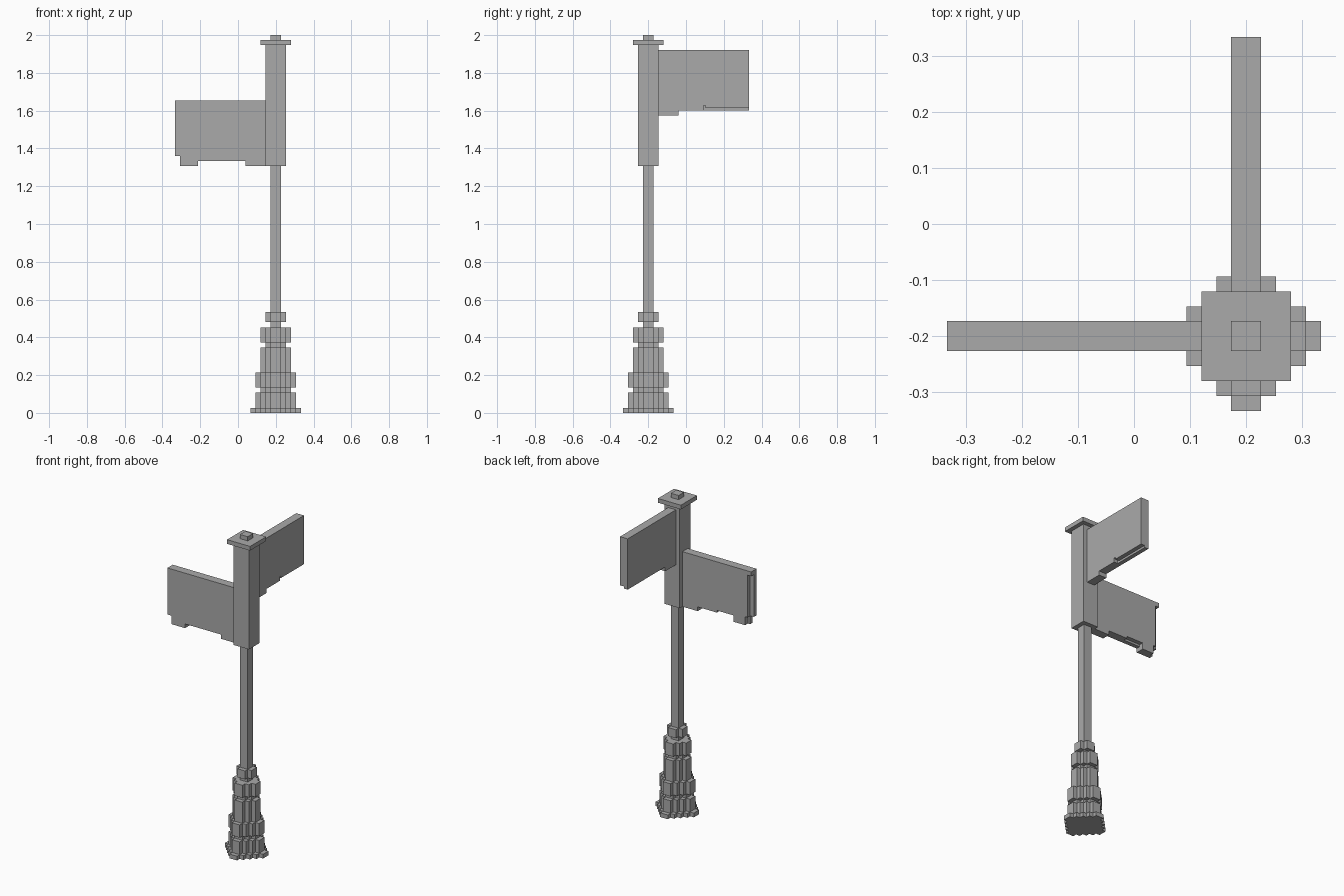
import bpy
import bmesh
from mathutils import Matrix, Vector

cube = bpy.data.objects.get("Cube")
if cube:
    bpy.data.objects.remove(cube, do_unlink=True)

U = 2 / 75                       # one block
AXIS = Vector((0.2, -0.2, 0))    # pole axis

grey = bpy.data.materials.new("plain grey")
grey.use_nodes = True
grey.diffuse_color = (0.4, 0.4, 0.4, 1)
grey.node_tree.nodes["Principled BSDF"].inputs["Base Color"].default_value = grey.diffuse_color


def extrude(name, outline, direction):
    """Extrude a closed outline, given in blocks from the pole axis."""
    bm = bmesh.new()
    face = bm.faces.new([bm.verts.new(Vector(p) * U + AXIS) for p in outline])
    moved = bmesh.ops.extrude_face_region(bm, geom=[face])["geom"]
    bmesh.ops.translate(bm, vec=Vector(direction) * U,
                        verts=[v for v in moved if isinstance(v, bmesh.types.BMVert)])
    if face.is_valid and len(face.link_loops if hasattr(face, "link_loops") else face.loops) and \
            all(not e.is_manifold for e in face.edges):
        bm.faces.remove(face)
    bmesh.ops.recalc_face_normals(bm, faces=bm.faces)
    mesh = bpy.data.meshes.new(name)
    bm.to_mesh(mesh)
    bm.free()
    mesh.materials.append(grey)
    obj = bpy.data.objects.new(name, mesh)
    bpy.context.collection.objects.link(obj)
    return obj


def stepped_tier(name, r, z0, z1):
    """Prism with a stepped diamond outline; r = 1 is a square."""
    quarter = []
    for k in range(1, r + 1):
        quarter.append(Vector((r + 1 - k, k, z0)))
        if k < r:
            quarter.append(Vector((r - k, k, z0)))
    outline = []
    for i in range(4):
        turn = Matrix(((0, -1, 0), (1, 0, 0), (0, 0, 1)))
        m = Matrix.Identity(3)
        for _ in range(i):
            m = turn @ m
        outline += [m @ p for p in quarter]
    return extrude(name, outline, (0, 0, z1 - z0))


def square_block(name, h, z0, z1):
    corners = [(-h, -h), (h, -h), (h, h), (-h, h)]
    return extrude(name, [(x, y, z0) for x, y in corners], (0, 0, z1 - z0))


# Stepped pedestal and thin pole
tiers = [("foot_plate", 5, 0, 1), ("lower_base", 4, 1, 4), ("lower_neck", 3, 4, 5),
         ("wide_ring", 4, 5, 8), ("base_drum", 3, 8, 13), ("drum_neck", 2, 13, 14),
         ("upper_ring", 3, 14, 17), ("ring_neck", 1, 17, 18), ("pole_collar", 2, 18, 20),
         ("pole", 1, 20, 49)]
for tier in tiers:
    stepped_tier(*tier)

# Square post head, cap and knob
square_block("post_head", 2, 49, 73)
square_block("post_cap", 3, 73, 74)
square_block("cap_knob", 1, 74, 75)

# Lower sign along -x: two half-thickness plates, the rear one notched at its end
low_front = [(2, 62), (2, 49), (6, 49), (6, 50), (15.4, 50), (15.4, 49),
             (19, 49), (19, 51), (20, 51), (20, 62)]
low_back = [(2, 62), (2, 49), (6, 49), (6, 50), (11, 50), (11, 50.5), (15.4, 50.5),
            (15.4, 49), (18.4, 49), (18.4, 51), (19, 51), (19, 61), (20, 61), (20, 62)]
extrude("lower_sign_front", [(-s, -1, z) for s, z in low_front], (0, 1, 0))
extrude("lower_sign_back", [(-s, 0, z) for s, z in low_back], (0, 1, 0))

# Upper sign along +y, with a shallow slit under its right-hand plate
high_plain = [(2, 72), (2, 59), (6, 59), (6, 60), (20, 60), (20, 72)]
high_slit = [(2, 72), (2, 59), (6, 59), (6, 60), (11, 60), (11, 61), (11.4, 61),
             (11.4, 60.5), (20, 60.5), (20, 72)]
extrude("upper_sign_left", [(-1, s, z) for s, z in high_plain], (1, 0, 0))
extrude("upper_sign_right", [(0, s, z) for s, z in high_slit], (1, 0, 0))
